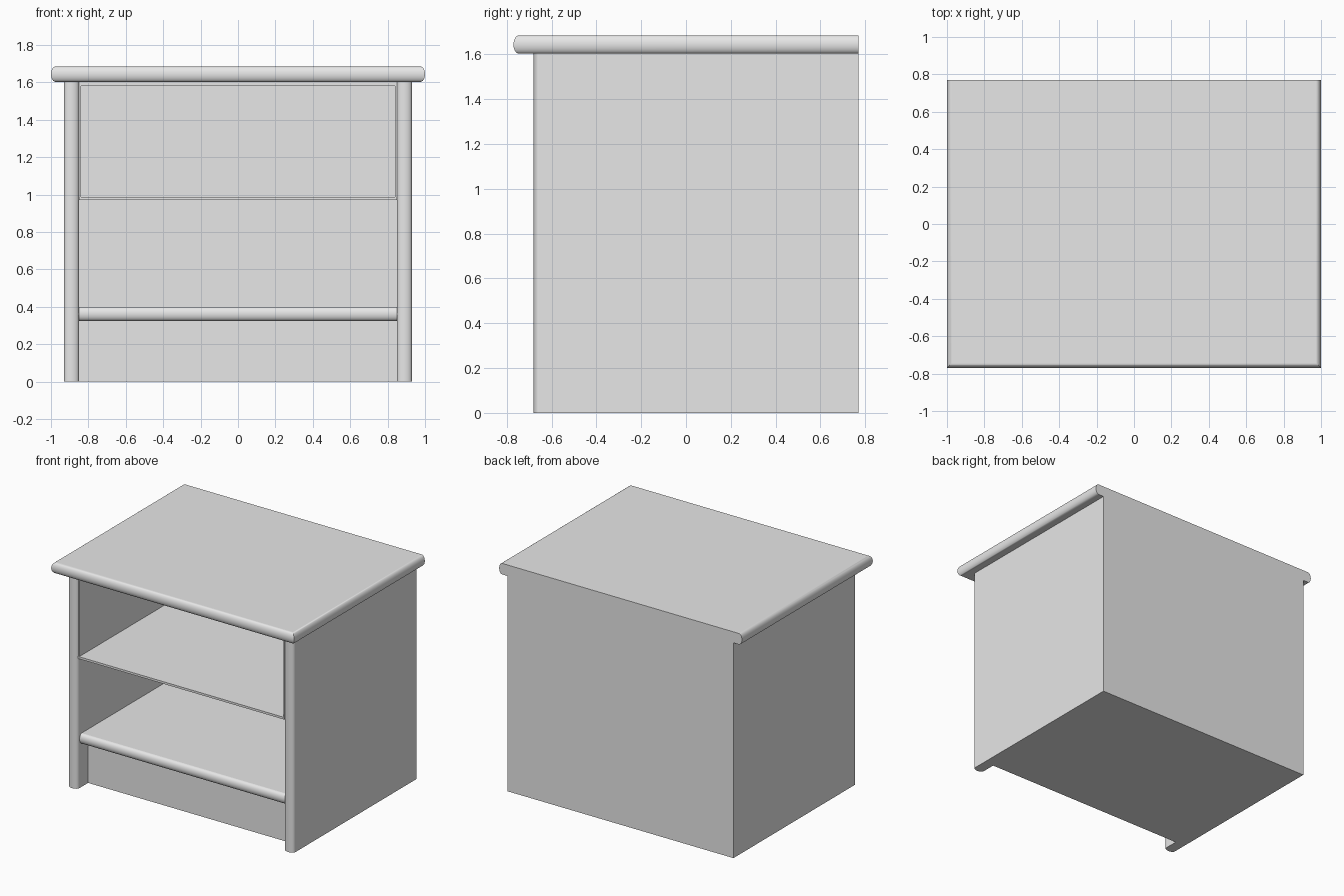
import bpy, bmesh, math
from mathutils import Vector

cube = bpy.data.objects.get("Cube")
if cube:
    bpy.data.objects.remove(cube, do_unlink=True)

grey = bpy.data.materials.new("light grey")
grey.use_nodes = True
colour = (0.8, 0.8, 0.8, 1)
grey.diffuse_color = colour
grey.node_tree.nodes["Principled BSDF"].inputs["Base Color"].default_value = colour

BACK = 0.77
NOSE = 0.025
STEPS = 12


def finish(name, bm):
    bmesh.ops.recalc_face_normals(bm, faces=bm.faces)
    for e in bm.edges:
        if e.calc_face_angle(0) > math.radians(35):
            e.smooth = False
    mesh = bpy.data.meshes.new(name)
    bm.to_mesh(mesh)
    bm.free()
    mesh.materials.append(grey)
    obj = bpy.data.objects.new(name, mesh)
    bpy.context.collection.objects.link(obj)
    return obj


def box(name, low, high):
    bm = bmesh.new()
    bmesh.ops.create_cube(bm, size=1)
    low, high = Vector(low), Vector(high)
    for v in bm.verts:
        v.co = (low + high) / 2 + v.co * (high - low)
    return finish(name, bm)


def nosed_board(name, low, high, axis="z", round_ends=False):
    """Board with an elliptical front edge, rounded across its x or z thickness."""
    bm = bmesh.new()
    t_index, w_index = (2, 0) if axis == "z" else (0, 2)
    rings = []
    for i in range(STEPS + 1):
        t = -math.cos(math.pi * i / STEPS)
        inset = NOSE * (1 - math.sqrt(max(0, 1 - t * t)))
        end = inset if round_ends else 0
        w0, w1 = low[w_index] + end, high[w_index] - end
        y0, y1 = low[1] + inset, high[1]
        ring = []
        for w, y in ((w0, y0), (w1, y0), (w1, y1), (w0, y1)):
            co = Vector((0, y, 0))
            co[w_index] = w
            co[t_index] = low[t_index] + (high[t_index] - low[t_index]) * (t + 1) / 2
            ring.append(bm.verts.new(co))
        rings.append(ring)
    for a, b in zip(rings, rings[1:]):
        for k in range(4):
            n = (k + 1) % 4
            bm.faces.new((a[k], a[n], b[n], b[k])).smooth = True
    bm.faces.new(rings[0])
    bm.faces.new(rings[-1])
    return finish(name, bm)


# Table top, rounded on the front and both ends
nosed_board("table_top", (-1, -0.77, 1.603), (1, BACK, 1.685), round_ends=True)

# Side panels and the thin liners of the upper compartment
for side, s in (("left", 1), ("right", -1)):
    x0, x1 = sorted((s * 0.85, s * 0.93))
    nosed_board(side + "_side_panel", (x0, -0.68, 0), (x1, BACK, 1.603), axis="x")
    x0, x1 = sorted((s * 0.84, s * 0.85))
    box(side + "_liner", (x0, -0.665, 0.975), (x1, BACK - 0.02, 1.603))

# Shelves, upper rail, plinth and back
nosed_board("lower_shelf", (-0.85, -0.65, 0.325), (0.85, BACK - 0.02, 0.4))
box("middle_shelf", (-0.85, -0.67, 0.972), (0.85, BACK - 0.02, 0.988))
box("upper_lining", (-0.84, -0.665, 1.58), (0.84, BACK - 0.02, 1.603))
box("plinth", (-0.85, -0.55, 0), (0.85, BACK - 0.02, 0.325))
box("back_panel", (-0.85, BACK - 0.02, 0), (0.85, BACK, 1.603))
